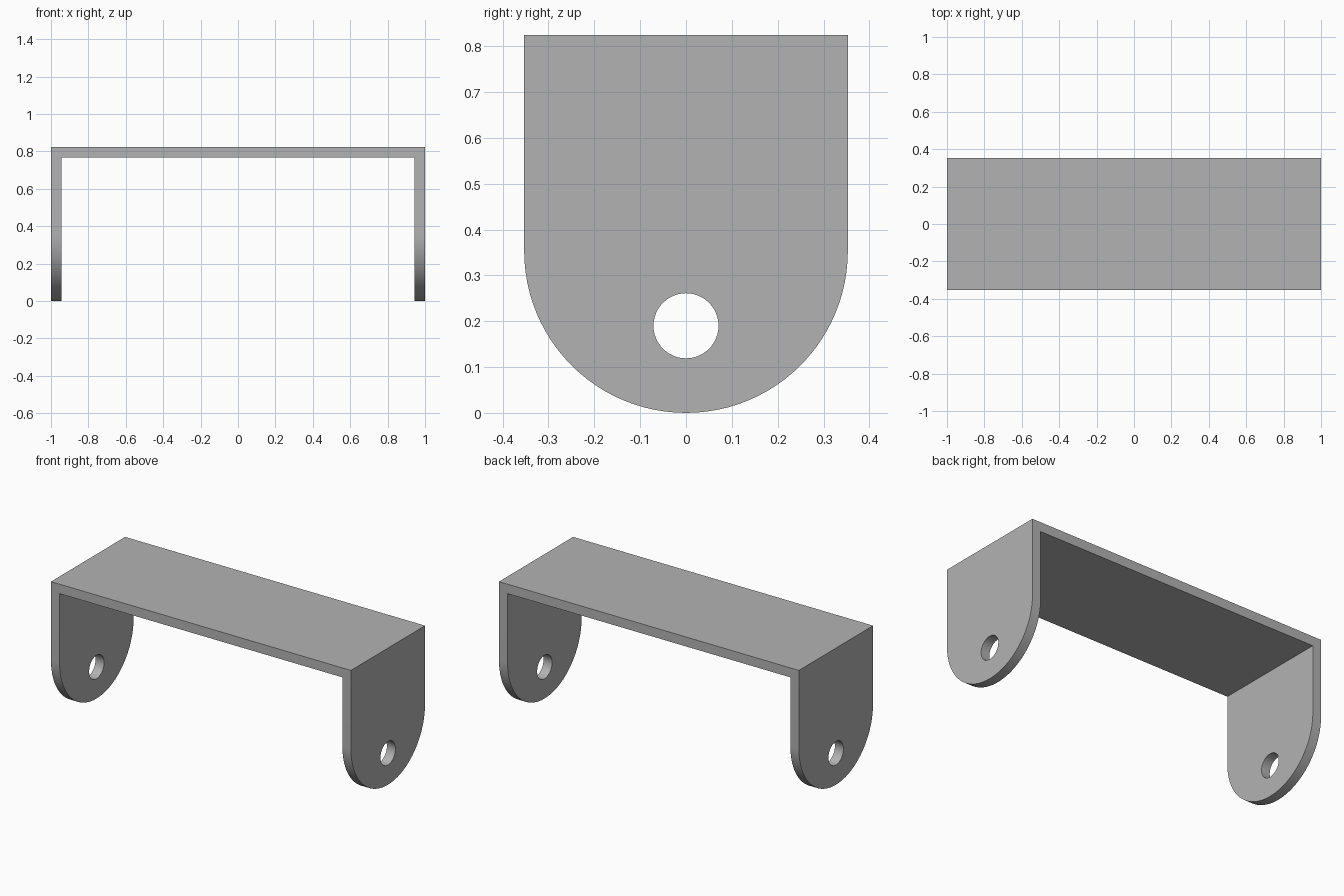
import bpy
import math
from mathutils import Vector

cube = bpy.data.objects.get("Cube")
if cube:
    bpy.data.objects.remove(cube, do_unlink=True)

HALF_LENGTH = 1.0
RADIUS = 0.353      # half the depth, and the rounding of the leg ends
HEIGHT = 0.824
WALL = 0.057
HOLE_Z, HOLE_RADIUS = 0.19, 0.071

metal = bpy.data.materials.new("grey metal")
metal.use_nodes = True
GREY = (0.45, 0.45, 0.45, 1)
metal.diffuse_color = GREY
metal.node_tree.nodes["Principled BSDF"].inputs["Base Color"].default_value = GREY


def prism(name, outline, sweep):
    """Solid made by sweeping a closed outline evenly about its own plane."""
    n = len(outline)
    half = Vector(sweep) / 2
    verts = [Vector(p) - half for p in outline] + [Vector(p) + half for p in outline]
    faces = [list(range(n))[::-1], list(range(n, 2 * n))]
    faces += [[i, (i + 1) % n, n + (i + 1) % n, n + i] for i in range(n)]
    mesh = bpy.data.meshes.new(name)
    mesh.from_pydata(verts, [], faces)
    mesh.materials.append(metal)
    obj = bpy.data.objects.new(name, mesh)
    bpy.context.collection.objects.link(obj)
    return obj


def arc(z, radius, start, end, steps):
    angles = [start + (end - start) * i / steps for i in range(steps + 1)]
    return [(0, radius * math.cos(a), z + radius * math.sin(a)) for a in angles]


def cut(target, cutter, operation):
    cutter.hide_render = True
    mod = target.modifiers.new(operation.title(), "BOOLEAN")
    mod.operation = operation
    mod.solver = "EXACT"
    mod.object = cutter
    bpy.context.view_layer.objects.active = target
    bpy.ops.object.modifier_apply(modifier=mod.name)
    bpy.data.objects.remove(cutter, do_unlink=True)


# U-shaped bracket: right half of the front profile, mirrored to the left
half = [(HALF_LENGTH - WALL, HEIGHT - WALL), (HALF_LENGTH - WALL, 0),
        (HALF_LENGTH, 0), (HALF_LENGTH, HEIGHT)]
profile = half + [(-x, z) for x, z in reversed(half)]
bracket = prism("bracket", [(x, 0, z) for x, z in reversed(profile)], (0, 2 * RADIUS + 0.1, 0))

# Rounded leg ends
side = arc(RADIUS, RADIUS, math.pi, 2 * math.pi, 48)
side += [(0, RADIUS, HEIGHT + 0.1), (0, -RADIUS, HEIGHT + 0.1)]
cut(bracket, prism("side_cutter", side, (3, 0, 0)), "INTERSECT")

# Pivot hole through both legs
ring = arc(HOLE_Z, HOLE_RADIUS, 0, 2 * math.pi, 48)[:-1]
cut(bracket, prism("hole_cutter", ring, (3, 0, 0)), "DIFFERENCE")

# Smooth curves with sharp edges
bpy.ops.object.select_all(action="DESELECT")
bracket.select_set(True)
bpy.context.view_layer.objects.active = bracket
bpy.ops.object.shade_smooth_by_angle(angle=math.radians(30))
